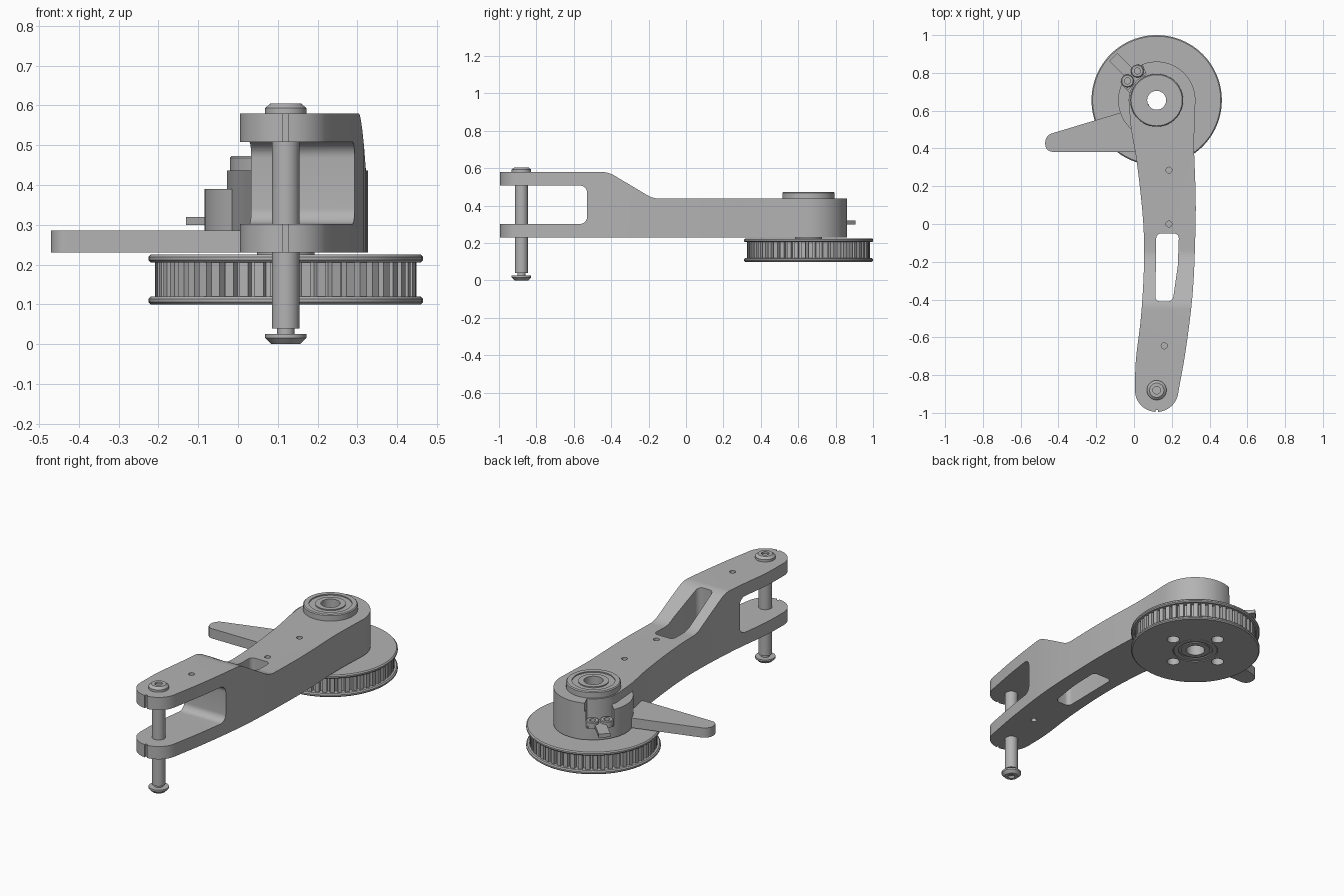
import bpy, bmesh
from math import sin, cos, pi, radians, tan
from mathutils import Vector, Matrix
from mathutils.geometry import interpolate_bezier

cube = bpy.data.objects.get("Cube")
if cube:
    bpy.data.objects.remove(cube, do_unlink=True)

GREY = bpy.data.materials.new("machined_grey")
GREY.use_nodes = True
GREY.diffuse_color = (0.45, 0.45, 0.45, 1)
GREY.node_tree.nodes["Principled BSDF"].inputs["Base Color"].default_value = GREY.diffuse_color

HUB = Vector((0.12, 0.655))
TIP = Vector((0.12, -0.88))


def finish(name, bm):
    bmesh.ops.remove_doubles(bm, verts=bm.verts, dist=1e-5)
    bmesh.ops.recalc_face_normals(bm, faces=bm.faces)
    mesh = bpy.data.meshes.new(name)
    bm.to_mesh(mesh)
    bm.free()
    mesh.materials.append(GREY)
    obj = bpy.data.objects.new(name, mesh)
    bpy.context.collection.objects.link(obj)
    return obj


def prism(name, outline, lo, hi, axis="z"):
    """Extrude an outline along z, or a (y, z) outline along x."""
    place = (lambda p, h: (p[0], p[1], h)) if axis == "z" else (lambda p, h: (h, p[0], p[1]))
    bm = bmesh.new()
    face = bm.faces.new([bm.verts.new(place(p, lo)) for p in outline])
    top = bmesh.ops.extrude_face_region(bm, geom=[face], use_keep_orig=True)["geom"]
    move = Vector(place((0, 0), hi - lo))
    bmesh.ops.translate(bm, vec=move, verts=[v for v in top if isinstance(v, bmesh.types.BMVert)])
    return finish(name, bm)


def lathe(name, profile, centre, closed=False, steps=64):
    """Revolve an (r, z) profile about a vertical axis."""
    bm = bmesh.new()
    verts = [bm.verts.new((centre[0] + r, centre[1], z)) for r, z in profile]
    pairs = list(zip(verts, verts[1:])) + ([(verts[-1], verts[0])] if closed else [])
    edges = [bm.edges.new(p) for p in pairs]
    bmesh.ops.spin(bm, geom=verts + edges, cent=(centre[0], centre[1], 0),
                   axis=(0, 0, 1), angle=2 * pi, steps=steps)
    return finish(name, bm)


def arc(centre, r, start, end, n=24):
    angles = [radians(start + (end - start) * i / n) for i in range(n + 1)]
    return [Vector((centre[0] + r * cos(a), centre[1] + r * sin(a))) for a in angles]


def cylinder(name, centre, r, lo, hi, n=40):
    return prism(name, arc(centre, r, 0, 360, n)[:-1], lo, hi)


def fillet(corners):
    """Round each (x, y, radius) corner of a polygon."""
    out = []
    for i, (x, y, r) in enumerate(corners):
        p = Vector((x, y))
        u = (Vector(corners[i - 1][:2]) - p).normalized()
        v = (Vector(corners[(i + 1) % len(corners)][:2]) - p).normalized()
        if r == 0:
            out.append(p)
            continue
        d = r / tan(u.angle(v) / 2)
        out += [q.to_2d() for q in interpolate_bezier(
            (p + u * d).to_3d(), (p + u * d * 0.45).to_3d(),
            (p + v * d * 0.45).to_3d(), (p + v * d).to_3d(), 9)]
    return out


def curve_through(points, n=6):
    """Smooth path through points, without its two end points."""
    pts = [Vector(p) for p in points]
    pts = [2 * pts[0] - pts[1]] + pts + [2 * pts[-1] - pts[-2]]
    out = []
    for a, b, c, d in zip(pts, pts[1:], pts[2:], pts[3:]):
        out += [q.to_2d() for q in interpolate_bezier(
            b.to_3d(), (b + (c - a) / 6).to_3d(), (c - (d - b) / 6).to_3d(), c.to_3d(), n)[:-1]]
    return out[1:]


def boolean(obj, cutters, operation="DIFFERENCE"):
    for cutter in cutters:
        mod = obj.modifiers.new("cut", "BOOLEAN")
        mod.operation, mod.solver, mod.object = operation, "EXACT", cutter
    graph = bpy.context.evaluated_depsgraph_get()
    mesh = bpy.data.meshes.new_from_object(obj.evaluated_get(graph))
    obj.modifiers.clear()
    obj.data = mesh
    for cutter in cutters:
        bpy.data.objects.remove(cutter, do_unlink=True)


def along_clip(points):
    """Points given along and across the sensor clip, which points back and outward."""
    turn = Matrix.Rotation(radians(135), 2)
    return [HUB + turn @ Vector(p[:2]) for p in points]


def box(x0, x1, y0, y1):
    return [(x0, y0), (x1, y0), (x1, y1), (x0, y1)]


# Arm: plan outline cut to the stepped side profile
right_edge = [(0.233, -0.9), (0.275, -0.66), (0.312, -0.35), (0.326, 0), (0.325, 0.2),
              (0.318, 0.42), (0.325, 0.655)]
left_edge = [(-0.026, 0.63), (-0.015, 0.5), (0.016, 0.32), (0.048, 0.02), (0.053, -0.21),
             (0.038, -0.48), (0.01, -0.72), (0.005, -0.88)]
plan = (arc(TIP, 0.115, 180, 350) + curve_through(right_edge) + arc(HUB, 0.205, 0, 112)
        + arc(HUB, 0.148, 112, 185) + curve_through(left_edge))
arm = prism("arm", plan, 0.23, 0.65)
side = fillet([(-1.2, 0, 0), (1.2, 0, 0), (1.2, 0.437, 0), (-0.175, 0.437, 0.12),
               (-0.415, 0.58, 0.12), (-1.2, 0.58, 0)])
boolean(arm, [prism("side_profile", side, -0.7, 0.7, "x")], "INTERSECT")

# Fork gap, window, bore, tapped holes and tip slit
fork = fillet([(-1.2, 0.302, 0), (-0.528, 0.302, 0.04), (-0.528, 0.508, 0.04), (-1.2, 0.508, 0)])
window = fillet([(0.118, -0.05, 0.025), (0.238, -0.05, 0.025), (0.232, -0.22, 0.05),
                 (0.205, -0.41, 0.03), (0.113, -0.41, 0.025)])
boolean(arm, [
    prism("fork_cut", fork, -0.7, 0.7, "x"),
    prism("window_cut", window, 0, 0.9),
    cylinder("bore_cut", HUB, 0.07, 0, 0.9),
    cylinder("rear_hole_cut", (0.185, 0.285), 0.016, 0.36, 0.9, 20),
    cylinder("middle_hole_cut", (0.185, 0), 0.016, 0.36, 0.9, 20),
    cylinder("upper_hole_cut", (0.16, -0.645), 0.016, 0.53, 0.9, 20),
    cylinder("lower_hole_cut", (0.16, -0.645), 0.016, 0, 0.27, 20),
    prism("slit_cut", box(0.113, 0.127, -1.1, -0.985), 0, 0.9),
])

# Lower collar around the hub, notched for the clip
collar = cylinder("hub_collar", HUB, 0.204, 0.231, 0.39, 72)
boolean(collar, [prism("notch_cut", along_clip(box(0.13, 0.3, -0.072, 0.072)), 0.3, 0.6),
                 cylinder("collar_bore_cut", HUB, 0.07, 0, 0.9)])

# Side lever
lever = fillet([(-0.47, 0.382, 0.04), (0.08, 0.382, 0), (0.08, 0.635, 0), (-0.47, 0.469, 0.048)])
prism("side_lever", lever, 0.231, 0.286)

# Sensor clip with its two screws
prism("clip_bar", along_clip(box(0.14, 0.324, -0.03, 0.03)), 0.299, 0.32)
prism("clip_pad", along_clip(box(0.145, 0.205, -0.068, 0.068)), 0.299, 0.31)
for label, across in (("left", -0.037), ("right", 0.037)):
    spot = along_clip([(0.182, across)])[0]
    lathe(label + "_clip_screw", [(0, 0.318), (0.016, 0.318), (0.016, 0.336), (0.03, 0.336),
                                  (0.034, 0.332), (0.034, 0.3), (0, 0.3)], spot, steps=24)


# Toothed belt pulley between two flanges
def pulley_holes():
    holes = [cylinder("bolt_hole_cut", p, 0.033, 0, 0.19, 32) for p in arc(HUB, 0.168, 5, 275, 3)]
    return holes + [cylinder("pulley_bore_cut", HUB, 0.12, 0, 0.5, 64)]


TEETH = 52
teeth = []
for i in range(TEETH):
    for step, r in ((0, 0.328), (0.58, 0.328), (0.66, 0.308), (0.92, 0.308)):
        a = 2 * pi * (i + step) / TEETH
        teeth.append(HUB + r * Vector((cos(a), sin(a))))
boolean(prism("pulley_teeth", teeth, 0.117, 0.209), pulley_holes())
for label, z in (("lower", 0.1), ("upper", 0.205)):
    flange = lathe(label + "_flange", [(0, z), (0.339, z), (0.345, z + 0.006), (0.345, z + 0.014),
                                       (0.339, z + 0.02), (0, z + 0.02)], HUB, steps=96)
    boolean(flange, pulley_holes())


# Bearings with recessed shields, and the spacer tube joining them
def bearing(name, r, lo, hi):
    d = 0.006
    ring = [(0.05, lo), (0.078, lo), (0.078, lo + d), (r - 0.03, lo + d), (r - 0.03, lo),
            (r - 0.005, lo), (r, lo + 0.005), (r, hi - 0.005), (r - 0.005, hi),
            (r - 0.03, hi), (r - 0.03, hi - d), (0.078, hi - d), (0.078, hi), (0.05, hi)]
    lathe(name, ring, HUB, closed=True)


bearing("upper_bearing", 0.14, 0.40, 0.473)
bearing("lower_bearing", 0.121, 0.102, 0.224)
lathe("spacer_tube", [(0.051, 0.2), (0.072, 0.2), (0.072, 0.42), (0.051, 0.42)], HUB, closed=True)

# Pivot bolt through the fork
lathe("pivot_bolt", [(0, 0.012), (0.018, 0.012), (0.018, 0), (0.036, 0), (0.052, 0.016),
                     (0.052, 0.026), (0.022, 0.026), (0.022, 0.04), (0.035, 0.04),
                     (0.035, 0.579), (0.052, 0.579), (0.052, 0.593), (0.038, 0.605),
                     (0.02, 0.605), (0.02, 0.594), (0, 0.594)], TIP, steps=40)

# Smooth curved walls, keep machined edges crisp
bpy.ops.object.select_all(action="DESELECT")
for obj in bpy.context.collection.objects:
    if obj.type == "MESH" and obj.data.materials and obj.data.materials[0] == GREY:
        obj.select_set(True)
        bpy.context.view_layer.objects.active = obj
bpy.ops.object.shade_smooth_by_angle(angle=radians(30))
